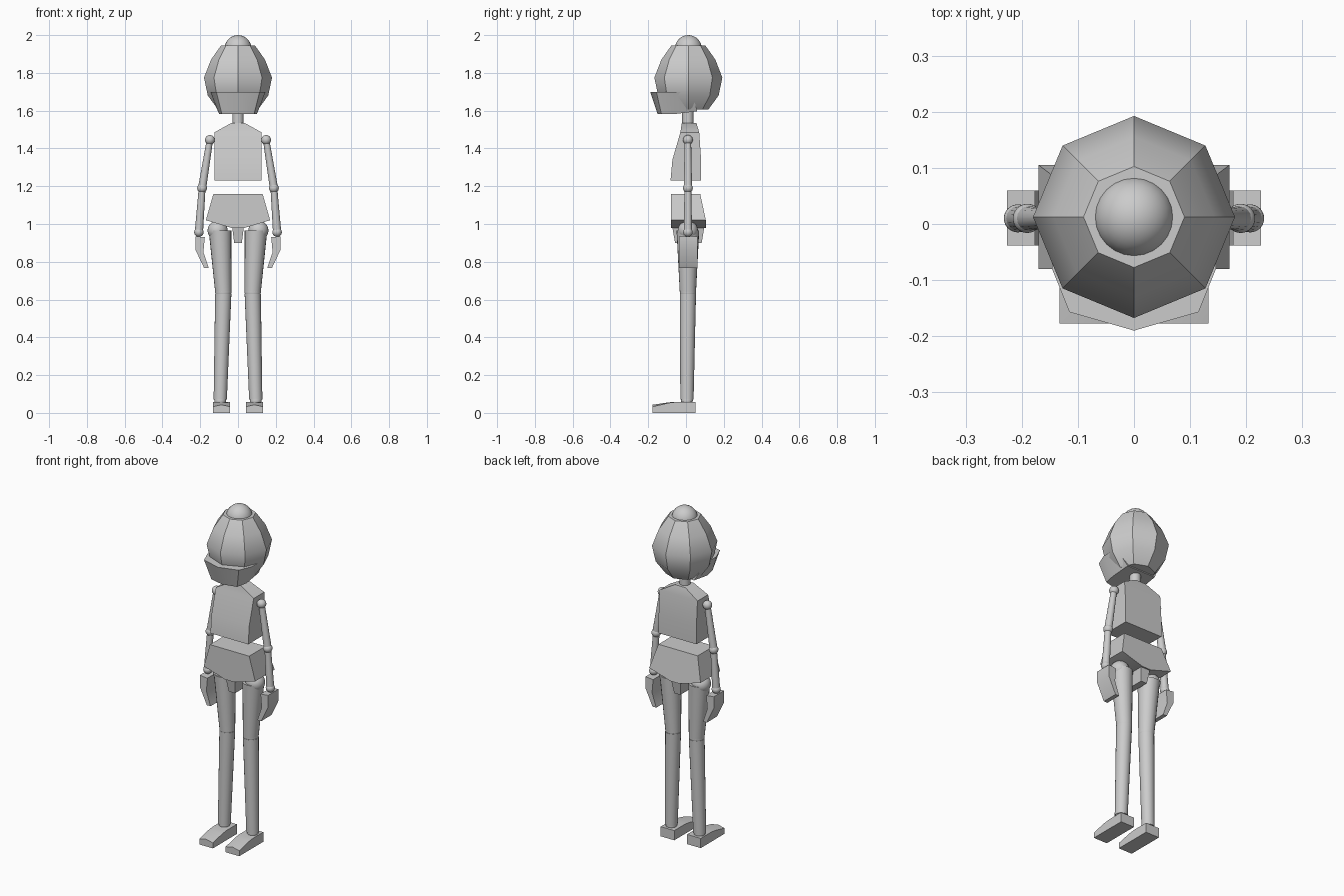
import bpy, bmesh, math
from mathutils import Vector

if "Cube" in bpy.data.objects:
    bpy.data.objects.remove(bpy.data.objects["Cube"])

grey = bpy.data.materials.new("plain grey")
grey.diffuse_color = (0.6, 0.6, 0.6, 1)
grey.use_nodes = True
grey.node_tree.nodes["Principled BSDF"].inputs["Base Color"].default_value = grey.diffuse_color
YC = 0.01  # depth of the limb axis


def finish(name, bm):
    bmesh.ops.recalc_face_normals(bm, faces=bm.faces)
    me = bpy.data.meshes.new(name)
    bm.to_mesh(me)
    bm.free()
    me.materials.append(grey)
    ob = bpy.data.objects.new(name, me)
    bpy.context.collection.objects.link(ob)
    return ob


def loft(name, rings):
    """Skin a list of equal-length point rings and cap both ends."""
    bm = bmesh.new()
    vs = [[bm.verts.new(p) for p in r] for r in rings]
    n = len(rings[0])
    for a, b in zip(vs, vs[1:]):
        for i in range(n):
            j = (i + 1) % n
            bm.faces.new((a[i], a[j], b[j], b[i]))
    bm.faces.new(vs[0])
    bm.faces.new(vs[-1])
    return finish(name, bm)


def rect(x, y0, y1, z):
    return [(-x, y0, z), (x, y0, z), (x, y1, z), (-x, y1, z)]


def circle(c, r, n):
    return [(c[0] + r * math.cos(2 * math.pi * i / n),
             c[1] + r * math.sin(2 * math.pi * i / n), c[2]) for i in range(n)]


def limb(name, p, r0, q, r1, n=16):
    loft(name, [circle(p, r0, n), circle(q, r1, n)])


def ball(name, c, r):
    bm = bmesh.new()
    bmesh.ops.create_uvsphere(bm, u_segments=24, v_segments=16, radius=r)
    bmesh.ops.translate(bm, verts=bm.verts, vec=Vector(c))
    finish(name, bm)


def slab(name, outline, y0, y1):
    """Extrude an x-z outline along y."""
    loft(name, [[(x, y, z) for x, z in outline] for y in (y0, y1)])


# Head: eight-sided helmet with a round cap
loft("head", [circle((0, 0.0125, z), r, 8) for z, r in
              ((1.945, .09), (1.87, .143), (1.775, .18), (1.68, .16), (1.605, .105))])
ball("head_cap", (0, 0.0125, 1.929), 0.071)

# Jaw: projecting chin guard under the brim
def jaw_ring(pts, z, drop):
    full = pts + [(-x, y) for x, y in reversed(pts) if x > 0]
    return [(x, y, z + drop * max(0, y)) for x, y in full]

loft("jaw", [
    jaw_ring([(0, -.19), (.115, -.157), (.146, -.08), (.15, .03)], 1.70, 0),
    jaw_ring([(0, -.15), (.085, -.13), (.1, -.06), (.095, .06)], 1.582, .25)])

# Neck
limb("neck", (0, .01, 1.5), .03, (0, .01, 1.62), .03)

# Torso: slanted chest and sloping shoulders
loft("torso", [rect(.125, -.082, .08, 1.23), rect(.125, -.072, .08, 1.34),
               rect(.125, -.03, .07, 1.485), rect(.035, -.022, .055, 1.535)])

# Pelvis: flared block with a small crotch block
hip_half = [(.13, 1.16, -.08, .075), (.17, 1.02, -.08, .105), (.03, .978, -.08, .105)]
hip = hip_half + [(-x, z, a, b) for x, z, a, b in reversed(hip_half)]
loft("pelvis", [[(x, a, z) for x, z, a, b in hip], [(x, b, z) for x, z, a, b in hip]])
loft("crotch", [rect(.033, -.075, .1, 1.0), rect(.02, -.058, .083, .9)])

for s, side in ((-1, "left"), (1, "right")):
    # Arm: ball joints joined by slim tubes
    sh, el, wr = (s * .149, YC, 1.445), (s * .19, YC, 1.19), (s * .207, YC, .957)
    ball(side + "_shoulder", sh, .026)
    ball(side + "_elbow", el, .026)
    ball(side + "_wrist", wr, .025)
    limb(side + "_upper_arm", sh, .017, el, .022)
    limb(side + "_forearm", el, .018, wr, .022)

    # Hand: bent mitten plate
    slab(side + "_hand", [(s * x, z) for x, z in (
        (.226, .935), (.226, .865), (.18, .768), (.155, .768), (.183, .85), (.176, .93))],
        -.038, .06)

    # Leg: tapered thigh and shin with ball joints
    hp, kn, an = (s * .095, YC, .965), (s * .078, YC, .64), (s * .094, .005, .07)
    ball(side + "_hip", (s * .108, YC, .965), .053)
    ball(side + "_knee", kn, .043)
    ball(side + "_ankle", (s * .094, .005, .065), .031)
    limb(side + "_thigh", hp, .06, kn, .043, 20)
    limb(side + "_shin", (kn[0], YC, .63), .043, an, .035, 20)

    # Foot: wedge with a slightly crowned top
    def foot_ring(y, edge, crown):
        xc = s * .0875
        return [(xc - .045, y, 0), (xc + .045, y, 0), (xc + .045, y, edge),
                (xc, y, crown), (xc - .045, y, edge)]
    loft(side + "_foot", [foot_ring(-.177, .033, .043), foot_ring(-.09, .053, .056),
                          foot_ring(-.05, .058, .058), foot_ring(.05, .058, .058)])

# Smooth round parts, keep facets crisp
for ob in bpy.context.collection.objects:
    ob.select_set(True)
    bpy.context.view_layer.objects.active = ob
bpy.ops.object.shade_smooth_by_angle(angle=math.radians(32))
